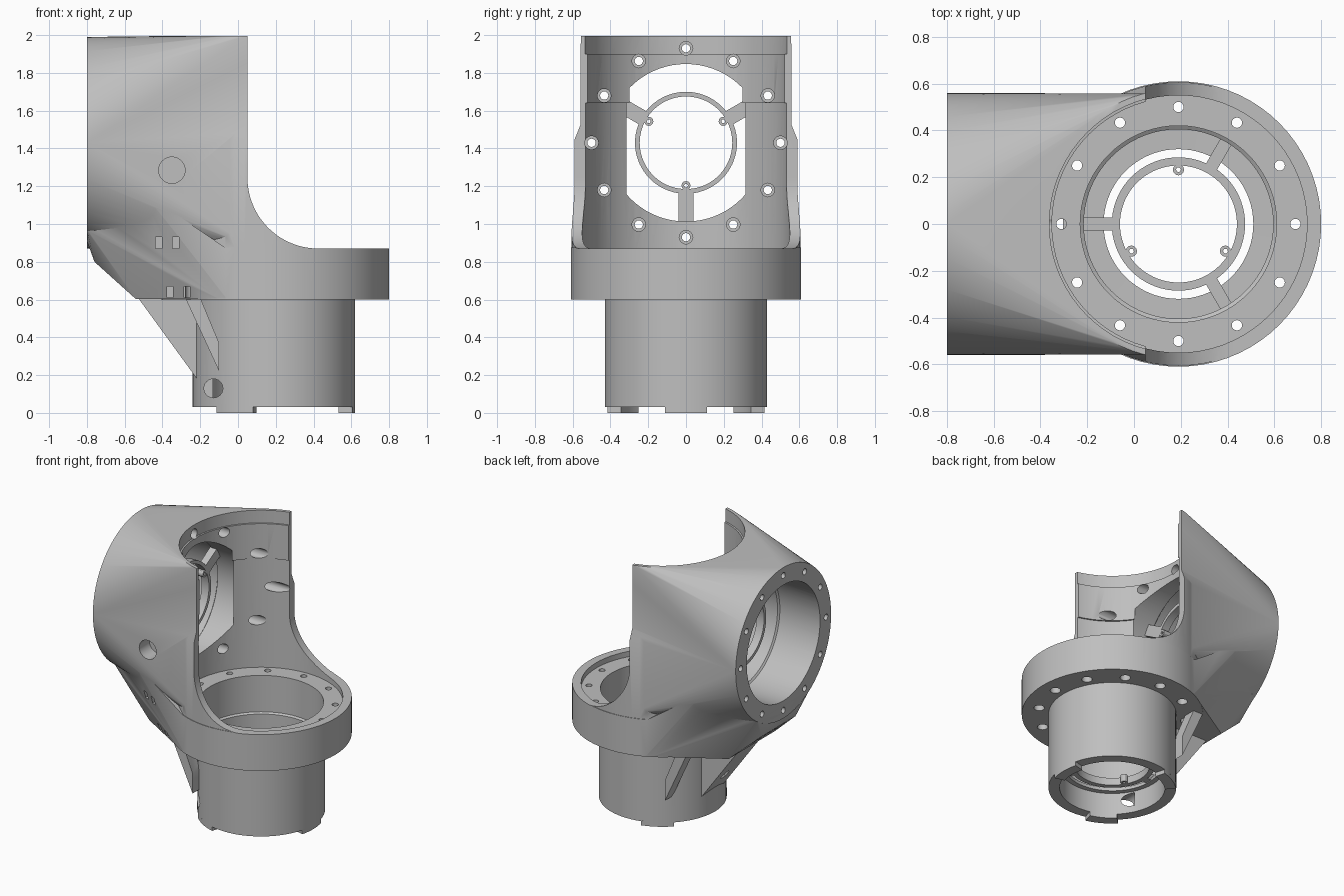
import bpy, bmesh
from math import sin, cos, pi, radians
from mathutils import Matrix, Vector

cube = bpy.data.objects.get("Cube")
if cube:
    bpy.data.objects.remove(cube, do_unlink=True)

grey = bpy.data.materials.new("machined grey")
grey.use_nodes = True
grey.diffuse_color = (0.52, 0.52, 0.52, 1)
grey.node_tree.nodes["Principled BSDF"].inputs["Base Color"].default_value = (0.52, 0.52, 0.52, 1)

# The two joint axes: upright and lengthwise (local z becomes x)
UPRIGHT = Matrix.Translation((0.19, 0, 0))
LENGTHWISE = Matrix.Translation((0, 0, 1.43)) @ Matrix.Rotation(pi / 2, 4, 'Y')
# Side profiles are drawn in x and z, and extruded along -y
SIDE = Matrix.Rotation(pi / 2, 4, 'X')


def finish(name, bm, matrix=Matrix()):
    bm.transform(matrix)
    bmesh.ops.recalc_face_normals(bm, faces=bm.faces)
    mesh = bpy.data.meshes.new(name)
    bm.to_mesh(mesh)
    bm.free()
    obj = bpy.data.objects.new(name, mesh)
    bpy.context.scene.collection.objects.link(obj)
    mesh.materials.append(grey)
    return obj


def arc(r, start, end, steps, cx=0, cy=0):
    angles = [radians(start + (end - start) * i / steps) for i in range(steps + 1)]
    return [(cx + r * cos(a), cy + r * sin(a)) for a in angles]


def circle(r, sides=72, cx=0, cy=0):
    return arc(r, 0, 360, sides, cx, cy)[:-1]


def prism(name, outline, low, high, matrix=Matrix()):
    bm = bmesh.new()
    bottom = [bm.verts.new((x, y, low)) for x, y in outline]
    top = [bm.verts.new((x, y, high)) for x, y in outline]
    bm.faces.new(bottom)
    bm.faces.new(top)
    for i in range(len(outline)):
        j = (i + 1) % len(outline)
        bm.faces.new((bottom[i], bottom[j], top[j], top[i]))
    return finish(name, bm, matrix)


def turned(name, profile, matrix, hollow=False, sides=72):
    """Turn an (r, z) profile; hollow closes it into a ring, else the ends are capped."""
    bm = bmesh.new()
    rings = [[bm.verts.new((x, y, z)) for x, y in circle(r, sides)] for r, z in profile]
    pairs = list(zip(rings, rings[1:]))
    if hollow:
        pairs.append((rings[-1], rings[0]))
    else:
        bm.faces.new(rings[0])
        bm.faces.new(rings[-1])
    for a, b in pairs:
        for i in range(sides):
            j = (i + 1) % sides
            bm.faces.new((a[i], a[j], b[j], b[i]))
    return finish(name, bm, matrix)


def hull(name, points):
    bm = bmesh.new()
    for p in points:
        bm.verts.new(p)
    out = bmesh.ops.convex_hull(bm, input=bm.verts)
    bmesh.ops.delete(bm, geom=list({g for g in out["geom_interior"] + out["geom_unused"]
                                    if isinstance(g, bmesh.types.BMVert)}), context='VERTS')
    return finish(name, bm)


def placed(outline, h, matrix):
    return [matrix @ Vector((x, y, h)) for x, y in outline]


def combine(target, tool, operation):
    mod = target.modifiers.new("cut", 'BOOLEAN')
    mod.operation = operation
    mod.solver = 'EXACT'
    mod.object = tool
    bpy.context.view_layer.objects.active = target
    bpy.ops.object.modifier_apply(modifier=mod.name)
    bpy.data.objects.remove(tool, do_unlink=True)


# Upper housing blends from the round rear face to the flat-sided upright shell
shell = [(x, max(-0.557, min(0.557, y))) for x, y in circle(0.577)]
housing = hull("joint_housing", placed(circle(0.56), -0.8, LENGTHWISE)
               + placed(shell, 0.9, UPRIGHT) + placed(shell, 1.995, UPRIGHT))

# Lower shell, flange, sloped heel rising to a shoulder on each side, and cup
heel = [(-0.8, 0.31, 0.968), (-0.8, 0.2, 0.91), (-0.76, 0.2, 0.8), (-0.54, 0.27, 0.602),
        (-0.5, 0.535, 1.17)]
rear_rim = arc(0.607, 114, 246, 30)
added = [
    turned("lower_shell", [(0.606, 0.62), (0.606, 1.45), (0.57, 1.54)], UPRIGHT),
    turned("flange", [(0.61, 0.6), (0.61, 0.875)], UPRIGHT),
    hull("heel", placed(rear_rim, 0.602, UPRIGHT) + placed(rear_rim, 0.868, UPRIGHT)
         + [(x, s * y, z) for x, y, z in heel for s in (-1, 1)]),
    turned("cup", [(0.43, 0.03), (0.43, 0.7)], UPRIGHT),
    prism("rear_gusset", [(-0.53, 0.61), (-0.21, 0.17), (-0.1, 0.17), (-0.1, 0.61)],
          -0.13, 0.13, SIDE),
]
for side in (-1, 1):
    added.append(prism("side_rib", [(-0.28, 0.61), (-0.1, 0.22), (-0.1, 0.37), (-0.2, 0.61)],
                       side * 0.345 - 0.045, side * 0.345 + 0.045, SIDE))
for part in added:
    combine(housing, part, 'UNION')

# Open front with a large fillet, then the two bores and cavity
opening = [(0.05, 2.3)] + arc(0.375, 180, 270, 20, 0.425, 1.245) + [(1.2, 0.87), (1.2, 2.3)]
cuts = [
    prism("opening", opening, -1, 1, SIDE),
    turned("cavity", [(0.55, 0.83), (0.55, 1.64), (0.541, 1.641), (0.541, 1.9),
                      (0.552, 1.901), (0.552, 2.3)], UPRIGHT),
    turned("cup_bore", [(0.355, -0.1), (0.355, 0.19), (0.32, 0.191), (0.32, 0.215),
                        (0.405, 0.216), (0.405, 0.55), (0.42, 0.56), (0.42, 0.9)], UPRIGHT),
    turned("rear_bore", [(0.43, -0.9), (0.43, -0.47), (0.417, -0.46), (0.417, -0.26)],
           LENGTHWISE),
    prism("side_port", circle(0.07, 24, -0.35, 1.285), 0.44, 0.9, SIDE),
    prism("cup_port", circle(0.05, 24, -0.13, 0.13), 0.15, 0.6, SIDE),
]
# Cable tie slots
for x, z in ((-0.42, 0.9), (-0.33, 0.9), (-0.36, 0.64), (-0.27, 0.64)):
    w, h = 0.017, 0.03
    cuts.append(prism("slot", [(x - w, z - h), (x + w, z - h), (x + w, z + h), (x - w, z + h)],
                      0.25, 0.8, SIDE))
for y in (-0.14, -0.05, 0.05, 0.14):
    cuts.append(prism("heel_slot", [(-0.76, 0.74), (-0.65, 0.64), (-0.62, 0.695), (-0.71, 0.777)],
                      y - 0.018, y + 0.018, SIDE))
# Twelve bolts round each joint, with counterbores
for i in range(12):
    x, y = 0.5 * cos(i * pi / 6), 0.5 * sin(i * pi / 6)
    for matrix, low, shoulder, high in ((UPRIGHT, 0.3, 0.72, 0.95), (LENGTHWISE, 0.15, -0.5, -0.9)):
        place = matrix @ Matrix.Translation((x, y, 0))
        cuts.append(turned("bolt_hole", [(0.036, low), (0.036, shoulder),
                                         (0.022, shoulder), (0.022, high)], place, sides=16))
for tool in cuts:
    combine(housing, tool, 'DIFFERENCE')

parts = [housing]

# Locking tabs under the cup
for i in range(3):
    outline = arc(0.43, i * 120 - 15, i * 120 + 15, 8) + arc(0.355, i * 120 + 15, i * 120 - 15, 8)
    parts.append(prism("locking_tab", outline, 0, 0.035, UPRIGHT))


# Spoked bearing ring for each joint
def bearing_ring(name, matrix, low, high, inner, outer, reach, width, spoke_turn, boss_turn):
    parts.append(turned(name, [(inner, low), (outer, low), (outer, high), (inner, high)],
                        matrix, hollow=True))
    for i in range(3):
        spin = matrix @ Matrix.Rotation(radians(spoke_turn + 120 * i), 4, 'Z')
        mid = (inner + outer) / 2
        parts.append(prism(name + "_spoke", [(mid, -width), (reach, -width), (reach, width),
                                             (mid, width)], low + 0.003, high - 0.003, spin))
        spin = matrix @ Matrix.Rotation(radians(boss_turn + 120 * i), 4, 'Z')
        boss = spin @ Matrix.Translation((inner - 0.018, 0, 0))
        parts.append(turned(name + "_boss", [(0.01, low), (0.024, low), (0.024, high),
                                             (0.01, high)], boss, hollow=True, sides=12))


bearing_ring("cup_ring", UPRIGHT, 0.195, 0.25, 0.25, 0.285, 0.41, 0.027, 180, 90)
bearing_ring("rear_ring", LENGTHWISE, -0.47, -0.41, 0.245, 0.27, 0.425, 0.04, 0, 0)

# Smooth round walls, keep machined edges crisp
bpy.ops.object.select_all(action='DESELECT')
for part in parts:
    part.select_set(True)
bpy.context.view_layer.objects.active = housing
bpy.ops.object.shade_smooth_by_angle(angle=radians(30))
